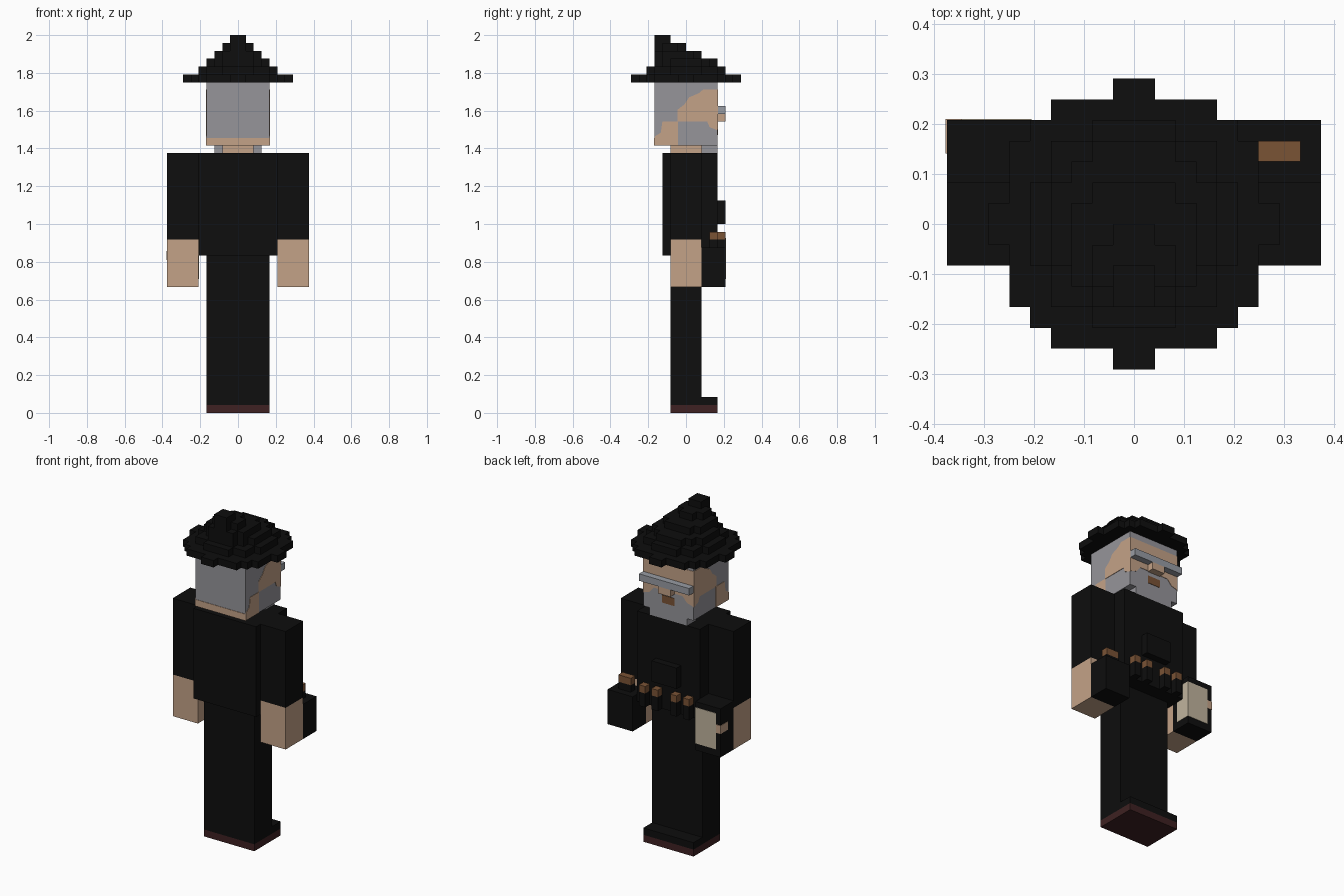
import bpy
import bmesh
from mathutils import Vector

if "Cube" in bpy.data.objects:
    bpy.data.objects.remove(bpy.data.objects["Cube"], do_unlink=True)

U = 1 / 24  # one block unit; the figure is 48 blocks tall


def material(name, rgb):
    lin = [(c / 255 / 12.92) if c / 255 <= 0.04045 else ((c / 255 + 0.055) / 1.055) ** 2.4 for c in rgb]
    m = bpy.data.materials.new(name)
    m.use_nodes = True
    m.diffuse_color = (*lin, 1)
    m.node_tree.nodes["Principled BSDF"].inputs["Base Color"].default_value = (*lin, 1)
    return m


BLACK = material("black cloth", (14, 14, 14))
SKIN = material("skin", (196, 162, 135))
HAIR = material("grey hair", (150, 149, 154))
METAL = material("spectacle metal", (152, 156, 164))
BROWN = material("brown leather", (122, 83, 53))
SOLE = material("dark red sole", (62, 33, 34))
PAPER = material("paper", (192, 180, 157))


def finish(name, bm, mat):
    bmesh.ops.recalc_face_normals(bm, faces=bm.faces[:])
    me = bpy.data.meshes.new(name)
    bm.to_mesh(me)
    bm.free()
    me.materials.append(mat)
    ob = bpy.data.objects.new(name, me)
    bpy.context.collection.objects.link(ob)
    return ob


def box(name, x, y, z, mat):
    """Box from (min, max) ranges given in block units."""
    bm = bmesh.new()
    bmesh.ops.create_cube(bm, size=1)
    for v in bm.verts:
        v.co = Vector([(r[0] if c < 0 else r[1]) * U for c, r in zip(v.co, (x, y, z))])
    return finish(name, bm, mat)


def prism(name, points, direction, mat):
    """Flat outline in block units, extruded along a direction."""
    bm = bmesh.new()
    face = bm.faces.new([bm.verts.new(Vector(p) * U) for p in points])
    new = bmesh.ops.extrude_face_region(bm, geom=[face])["geom"]
    verts = [g for g in new if isinstance(g, bmesh.types.BMVert)]
    bmesh.ops.translate(bm, verts=verts, vec=Vector(direction) * U)
    return finish(name, bm, mat)


def stepped_disc(name, steps, cy, z):
    """Blocky disc: steps are (half width, half depth), widest first."""
    quarter = []
    for i, (hx, hy) in enumerate(steps):
        if i:
            quarter.append((hx, steps[i - 1][1]))
        quarter.append((hx, hy))
    ring = quarter + [(-x, y) for x, y in reversed(quarter)]
    ring += [(-x, -y) for x, y in quarter] + [(x, -y) for x, y in reversed(quarter)]
    prism(name, [(x, y + cy, z) for x, y in ring], (0, 0, 1), BLACK)


# Legs, shoes, arms and hands on both sides
for side, s in (("left", 1), ("right", -1)):
    def span(a, b):
        return tuple(sorted((a * s, b * s)))
    box(side + "_sole", span(0, 4), (-2, 4), (0, 1), SOLE)
    box(side + "_shoe", span(0, 4), (-2, 4), (1, 2), BLACK)
    box(side + "_leg", span(0, 4), (-2, 2), (2, 20), BLACK)
    box(side + "_sleeve", span(5, 9), (-2, 2), (22, 33), BLACK)
    box(side + "_hand", span(5, 9), (-2, 2), (16, 22), SKIN)
    # Belt cartridges with dark holders
    for n, a in enumerate((1, 3)):
        box(f"{side}_cartridge_{n}", span(a, a + 1), (4, 5), (22, 23), BROWN)
        box(f"{side}_cartridge_holder_{n}", span(a, a + 1), (4, 5), (20, 22), BLACK)

# Coat, chest pouch, neck
box("coat", (-5, 5), (-3, 4), (20, 33), BLACK)
box("chest_pouch", (-2, 2), (4, 5), (24, 27), BLACK)
box("neck", (-2, 2), (-2, 2), (33, 34), SKIN)

# Head with hair and beard, skin laid over as thin plates
box("head_hair", (-4, 4), (-4, 4), (34, 42), HAIR)
box("beard_tip", (-3, 3), (2, 4), (33, 34), HAIR)
T = 0.06
box("nape_skin", (-4, 4), (-4 - T, -4), (34, 34.95), SKIN)
cheek = [(4, 41.1), (2.2, 41.1), (1.6, 40.6), (0.4, 40.1), (-0.2, 39.2), (-1.1, 38.5),
         (-1.1, 37), (2.7, 37), (3, 36.3), (4, 35.9)]
jaw = [(-3, 37), (-1, 37), (-1, 34), (-4, 34), (-4, 35.1), (-3.2, 35.6)]
for side, s in (("left", 1), ("right", -1)):
    for part, outline in (("cheek_skin", cheek), ("jaw_skin", jaw)):
        prism(f"{side}_{part}", [(4 * s, y, z) for y, z in outline], (T * s, 0, 0), SKIN)
half = [(4, 41.1), (4, 36), (3, 36.3), (2.3, 37.1)]
face = half + [(-x, z) for x, z in reversed(half)]
prism("face_skin", [(x, 4, z) for x, z in face], (0, T, 0), SKIN)
box("mouth", (-1, 1), (4, 4 + T), (35.3, 36.4), BROWN)
box("nose", (-1, 1), (4, 5), (37, 38), SKIN)
box("spectacles", (-4, 4), (4, 5), (38, 39), METAL)

# Slouching stepped hat
stepped_disc("hat_brim", [(7, 1), (6, 4), (5, 5), (4, 6), (1, 7)], 0, 42)
stepped_disc("hat_layer_1", [(5, 2), (4, 4), (2, 5)], 0, 43)
stepped_disc("hat_layer_2", [(4, 2), (3, 3), (2, 4)], 0, 44)
stepped_disc("hat_layer_3", [(3, 2), (2, 3)], -1, 45)
stepped_disc("hat_layer_4", [(2, 1), (1, 2)], -2, 46)
stepped_disc("hat_tip", [(1, 1)], -3, 47)

# Black flask with a brown stopper in the left hand
box("flask", (5, 9), (2, 5), (16, 21), BLACK)
box("flask_neck", (6, 8), (3, 4), (21, 22), BLACK)
box("flask_stopper", (6, 8), (3, 4), (22, 23), BROWN)

# Book with a clasp in the right hand
box("book_cover", (-9, -5), (2, 5), (16, 23), BLACK)
box("book_pages_edge", (-8.3, -5), (5, 5 + T), (17, 22.2), PAPER)
box("book_pages_side", (-5, -5 + T), (2.8, 5 + T), (17, 22.2), PAPER)
box("book_clasp_edge", (-9 - T, -8.3), (5, 5 + T), (19.4, 20.6), SKIN)
box("book_clasp_side", (-9 - T, -9), (3.4, 5), (19.4, 20.6), SKIN)
